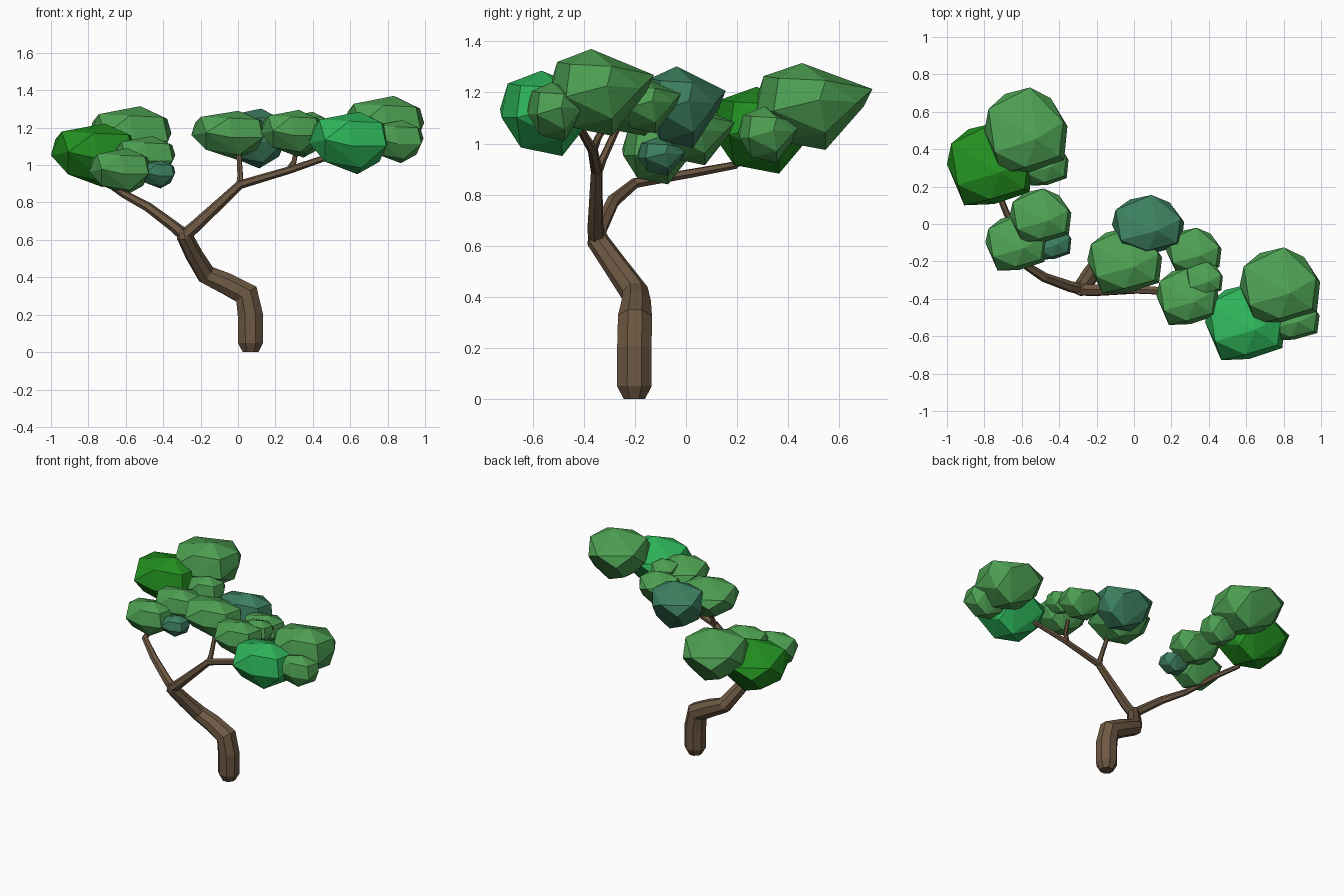
import bpy, bmesh, math
from mathutils import Vector

if "Cube" in bpy.data.objects:
    bpy.data.objects.remove(bpy.data.objects["Cube"])


def material(name, rgb):
    m = bpy.data.materials.new(name)
    m.diffuse_color = (*rgb, 1)
    m.use_nodes = True
    m.node_tree.nodes["Principled BSDF"].inputs["Base Color"].default_value = m.diffuse_color
    return m


BARK = material("bark brown", (0.155, 0.098, 0.056))
LEAF = material("leaf green", (0.074, 0.345, 0.084))
BRIGHT = material("bright green", (0.026, 0.45, 0.1))
DEEP = material("deep green", (0.016, 0.27, 0.014))
TEAL = material("teal green", (0.045, 0.21, 0.115))


def finish(name, bm, mat):
    bmesh.ops.recalc_face_normals(bm, faces=bm.faces)
    me = bpy.data.meshes.new(name)
    bm.to_mesh(me)
    bm.free()
    me.materials.append(mat)
    ob = bpy.data.objects.new(name, me)
    bpy.context.collection.objects.link(ob)


def limb(name, path, sides=8):
    """Faceted tapering tube through (x, y, z, radius) points."""
    bm = bmesh.new()
    pts = [Vector(p[:3]) for p in path]
    rings, side, last = [], None, None
    for i, p in enumerate(pts):
        a = (p - pts[i - 1]).normalized() if i else Vector()
        b = (pts[i + 1] - p).normalized() if i + 1 < len(pts) else Vector()
        t = (a + b).normalized()
        if side is None:
            side = t.orthogonal().normalized()
        else:
            side = last.rotation_difference(t) @ side
        last = t
        up = t.cross(side)
        rings.append([bm.verts.new(p + path[i][3] * (
            side * math.cos(math.tau * (k + .5) / sides) + up * math.sin(math.tau * (k + .5) / sides)))
            for k in range(sides)])
    for r, s in zip(rings, rings[1:]):
        for k in range(sides):
            j = (k + 1) % sides
            bm.faces.new((r[k], r[j], s[j], s[k]))
    bm.faces.new(rings[0])
    bm.faces.new(rings[-1])
    finish(name, bm, BARK)


# Trunk and branches
limb("trunk", [(.067, -.202, 0, .045), (.067, -.202, .05, .073), (.066, -.202, .2, .073),
               (.045, -.2, .31, .072), (-.06, -.195, .365, .062), (-.17, -.2, .415, .055),
               (-.235, -.275, .52, .048), (-.285, -.345, .62, .044), (-.29, -.35, .66, .03)])
limb("right_branch", [(-.29, -.35, .62, .035), (-.22, -.355, .68, .033), (.01, -.35, .895, .024),
                      (.28, -.365, .975, .02), (.5, -.41, 1.05, .016), (.62, -.45, 1.12, .01)], 6)
limb("left_branch", [(-.28, -.345, .62, .035), (-.34, -.335, .67, .03), (-.48, -.285, .775, .026),
                     (-.61, -.2, .845, .021), (-.67, .03, .885, .018), (-.735, .19, .915, .016),
                     (-.72, .33, 1.02, .012)], 6)
limb("middle_twig", [(.01, -.35, .885, .022), (.012, -.325, .94, .016), (.005, -.27, 1.06, .014)], 6)
limb("outer_twig", [(.27, -.365, .97, .018), (.3, -.345, 1.02, .014), (.315, -.3, 1.1, .012)], 6)
limb("inner_twig", [(-.64, -.1, .86, .016), (-.6, -.06, .9, .013), (-.56, -.03, .97, .01)], 6)

# One faceted leaf clump shape, stretched to fit each place
CLUMP = [(.25, -.2, 1), (-.9, .5, .5), (-.75, -.5, .75), (.1, 1, .4), (.9, .2, .6), (.8, -.6, .65),
         (0, -.85, .7), (-1, 0, 0), (-.6, -1, .1), (.1, -.97, -.1), (.92, -.68, -.1), (1, .1, .15),
         (.6, .75, .1), (-.5, .85, 0), (.2, .2, -1), (-.6, -.5, -.6), (.3, -.6, -.8),
         (.75, .2, -.6), (-.5, .4, -.6)]


def clump(name, centre, half, mat):
    bm = bmesh.new()
    for p in CLUMP:
        bm.verts.new([c + h * v for c, h, v in zip(centre, half, p)])
    bmesh.ops.convex_hull(bm, input=bm.verts[:])
    finish(name, bm, mat)


# Leaves on the left branch
clump("left_front_leaves", (-.77, .32, 1.052), (.23, .22, .17), DEEP)
clump("left_top_leaves", (-.578, .5, 1.145), (.222, .23, .17), LEAF)
clump("left_under_leaves", (-.475, .33, 1.035), (.125, .125, .11), LEAF)
clump("inner_top_leaves", (-.5, .045, 1.035), (.165, .145, .12), LEAF)
clump("inner_front_leaves", (-.63, -.1, .965), (.165, .15, .125), LEAF)
clump("inner_under_leaves", (-.435, -.09, .95), (.1, .1, .075), TEAL)
# Leaves on the middle twigs
clump("middle_front_leaves", (-.05, -.195, 1.16), (.2, .175, .13), LEAF)
clump("middle_back_leaves", (.075, -.005, 1.142), (.193, .16, .16), TEAL)
clump("outer_back_leaves", (.32, -.145, 1.15), (.148, .125, .11), LEAF)
clump("outer_front_leaves", (.285, -.385, 1.17), (.165, .155, .125), LEAF)
clump("outer_small_leaves", (.375, -.29, 1.2), (.1, .095, .085), LEAF)
# Leaves on the right branch
clump("right_front_leaves", (.595, -.525, 1.118), (.215, .203, .167), BRIGHT)
clump("right_top_leaves", (.78, -.33, 1.2), (.215, .205, .17), LEAF)
clump("right_under_leaves", (.84, -.5, 1.125), (.152, .122, .115), LEAF)
